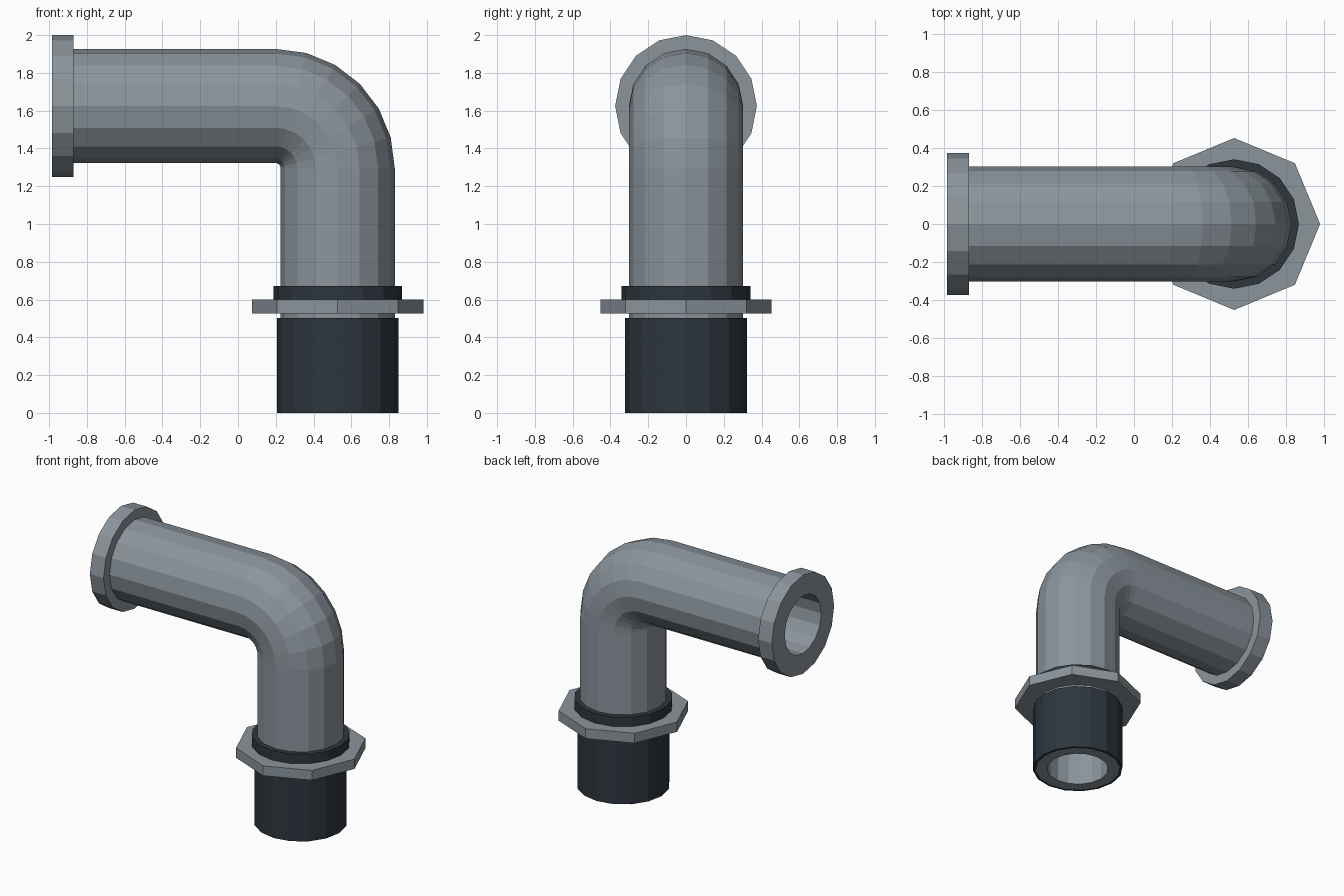
import bpy
import bmesh
from math import sin, cos, pi, radians
from mathutils import Vector

default = bpy.data.objects.get("Cube")
if default:
    bpy.data.objects.remove(default, do_unlink=True)


def make_material(name, rgb):
    mat = bpy.data.materials.new(name)
    mat.use_nodes = True
    color = (*rgb, 1.0)
    mat.diffuse_color = color
    mat.node_tree.nodes["Principled BSDF"].inputs["Base Color"].default_value = color
    return mat


grey = make_material("grey metal", (0.26, 0.30, 0.335))
dark = make_material("dark rubber", (0.026, 0.037, 0.048))


def ring_points(center, angle, radius, sides):
    """Circle around a centre; angle 0 faces along x, a right angle faces down."""
    up = Vector((sin(angle), 0, cos(angle)))
    side = Vector((0, 1, 0))
    return [center + radius * (cos(t) * up + sin(t) * side)
            for t in (2 * pi * i / sides for i in range(sides))]


def hollow_tube(name, path, outer, inner, mat, outer_sides=16, inner_sides=16):
    """Sweep an outer wall and a bore along the path and close both ends."""
    bm = bmesh.new()

    def wall(radius, sides):
        rings = [[bm.verts.new(p) for p in ring_points(c, a, radius, sides)]
                 for c, a in path]
        for r0, r1 in zip(rings, rings[1:]):
            for i in range(sides):
                j = (i + 1) % sides
                bm.faces.new((r0[i], r0[j], r1[j], r1[i]))
        return rings

    outside = wall(outer, outer_sides)
    inside = wall(inner, inner_sides)
    # End faces: each outer side spans a whole number of bore sides
    step = inner_sides // outer_sides
    for end in (0, -1):
        o, n = outside[end], inside[end]
        for i in range(outer_sides):
            bore = [n[(i * step + k) % inner_sides] for k in range(step + 1)]
            bm.faces.new([o[(i + 1) % outer_sides], o[i]] + bore)
    bmesh.ops.recalc_face_normals(bm, faces=bm.faces)
    mesh = bpy.data.meshes.new(name)
    bm.to_mesh(mesh)
    bm.free()
    mesh.materials.append(mat)
    obj = bpy.data.objects.new(name, mesh)
    bpy.context.collection.objects.link(obj)
    return obj


AXIS_X, AXIS_Z = 0.528, 1.625   # vertical and horizontal pipe axes
PIPE, BORE = 0.302, 0.22
BEND = 0.33
DOWN = pi / 2


def upright(z0, z1):
    return [(Vector((AXIS_X, 0, z)), DOWN) for z in (z0, z1)]


# Bent pipe: straight run, six-segment elbow, straight drop
bend_center = Vector((AXIS_X - BEND, 0, AXIS_Z - BEND))
elbow = []
for i in range(7):
    a = radians(15 * i)
    elbow.append((bend_center + BEND * Vector((sin(a), 0, cos(a))), a))
path = [(Vector((-0.87, 0, AXIS_Z)), 0)] + elbow + [(Vector((AXIS_X, 0, 0)), DOWN)]
hollow_tube("bent_pipe", path, PIPE, BORE, grey)

# Flange at the open end of the straight run
flange_path = [(Vector((x, 0, AXIS_Z)), 0) for x in (-0.985, -0.87)]
hollow_tube("end_flange", flange_path, 0.375, BORE, grey)

# Fittings around the lower end
hollow_tube("threaded_sleeve", upright(0, 0.502), 0.322, PIPE, dark)
hollow_tube("lock_nut", upright(0.525, 0.6), 0.453, PIPE, grey, outer_sides=8)
hollow_tube("seal_ring", upright(0.6, 0.672), 0.341, PIPE, dark)
